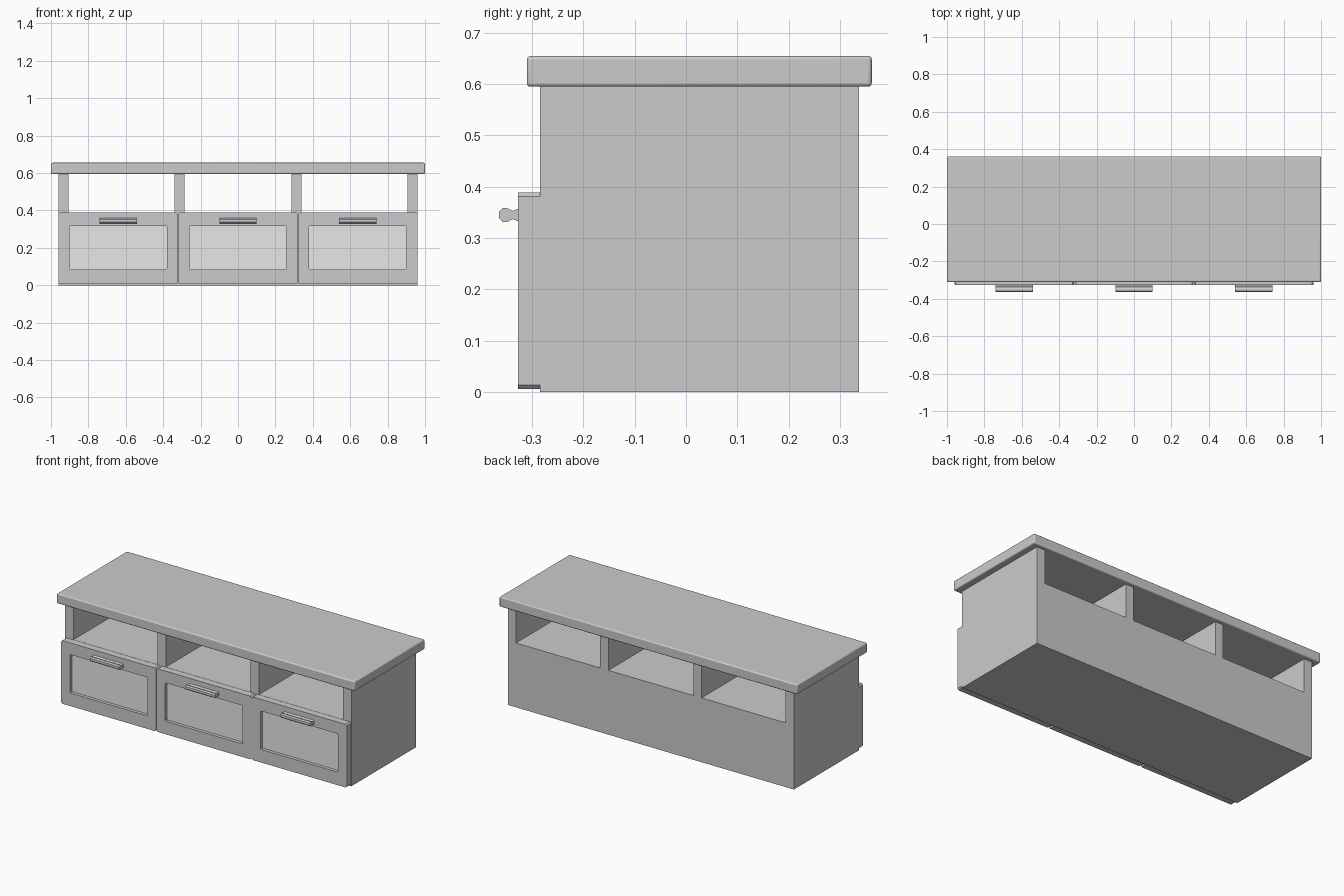
import bpy
import bmesh

old = bpy.data.objects.get("Cube")
if old:
    bpy.data.objects.remove(old, do_unlink=True)


def make_material(name, value):
    mat = bpy.data.materials.new(name)
    mat.use_nodes = True
    colour = (value, value, value, 1)
    mat.diffuse_color = colour
    mat.node_tree.nodes["Principled BSDF"].inputs["Base Color"].default_value = colour
    return mat


body_grey = make_material("body grey", 0.6)
panel_grey = make_material("light panel grey", 0.8)


def add_object(name, bm, *materials):
    bmesh.ops.recalc_face_normals(bm, faces=bm.faces)
    mesh = bpy.data.meshes.new(name)
    bm.to_mesh(mesh)
    bm.free()
    for mat in materials:
        mesh.materials.append(mat)
    obj = bpy.data.objects.new(name, mesh)
    bpy.context.collection.objects.link(obj)
    return obj


def box(name, low, high):
    bm = bmesh.new()
    bmesh.ops.create_cube(bm, size=1)
    for v in bm.verts:
        v.co = [a + (b - a) * (c + 0.5) for a, b, c in zip(low, high, v.co)]
    return add_object(name, bm, body_grey)


def loft(bm, rings):
    """Join successive point rings with quads and cap both ends."""
    loops = [[bm.verts.new(p) for p in ring] for ring in rings]
    for a, b in zip(loops, loops[1:]):
        for i in range(len(a)):
            j = (i + 1) % len(a)
            bm.faces.new((a[i], a[j], b[j], b[i]))
    return bm.faces.new(loops[0]), bm.faces.new(loops[-1])


def cut_corner_rect(cx, half, z0, z1, cut, y):
    """Upright rectangle with clipped corners, facing the front."""
    x0, x1 = cx - half, cx + half
    pts = [(x0 + cut, z0), (x1 - cut, z0), (x1, z0 + cut), (x1, z1 - cut),
           (x1 - cut, z1), (x0 + cut, z1), (x0, z1 - cut), (x0, z0 + cut)]
    return [(x, y, z) for x, z in pts]


BACK, FACE, DRAWER_FACE = 0.337, -0.285, -0.327
SHELF, UNDER_TOP = 0.39, 0.595

# Carcass: closed lower body and upright boards with open niches between
box("lower_cabinet", (-0.96, FACE, 0), (0.96, BACK, SHELF))
for name, x in (("right_side", -0.9325), ("right_divider", -0.3125),
                ("left_divider", 0.3125), ("left_side", 0.9325)):
    box(name, (x - 0.0275, FACE, SHELF), (x + 0.0275, BACK, UNDER_TOP))

# Table top with softened edges
top = box("table_top", (-1, -0.31, UNDER_TOP), (1, 0.362, 0.655))
bevel = top.modifiers.new("soft edges", "BEVEL")
bevel.width = 0.007
bevel.segments = 3
bpy.context.view_layer.objects.active = top
top.select_set(True)
bpy.ops.object.shade_smooth_by_angle()

# Handle cross-section in y and z: thick grip, narrow neck, flared foot
upper = [(-0.364, 0.007), (-0.357, 0.0135), (-0.348, 0.0135),
         (-0.338, 0.008), (DRAWER_FACE, 0.0125)]
profile = upper + [(y, -h) for y, h in reversed(upper)]

# Drawers with recessed panels, and their handles
for side, cx in (("right", -0.64), ("middle", 0), ("left", 0.64)):
    bm = bmesh.new()
    _, panel = loft(bm, [
        cut_corner_rect(cx, 0.319, 0.006, 0.389, 0.008, FACE),
        cut_corner_rect(cx, 0.319, 0.006, 0.389, 0.008, DRAWER_FACE),
        cut_corner_rect(cx, 0.26, 0.085, 0.318, 0.005, DRAWER_FACE),
        cut_corner_rect(cx, 0.26, 0.085, 0.318, 0.005, DRAWER_FACE + 0.02),
    ])
    panel.material_index = 1
    add_object(side + "_drawer", bm, body_grey, panel_grey)

    bm = bmesh.new()
    loft(bm, [[(x, y, 0.345 + h) for y, h in profile]
              for x in (cx - 0.1, cx + 0.1)])
    add_object(side + "_handle", bm, body_grey)
